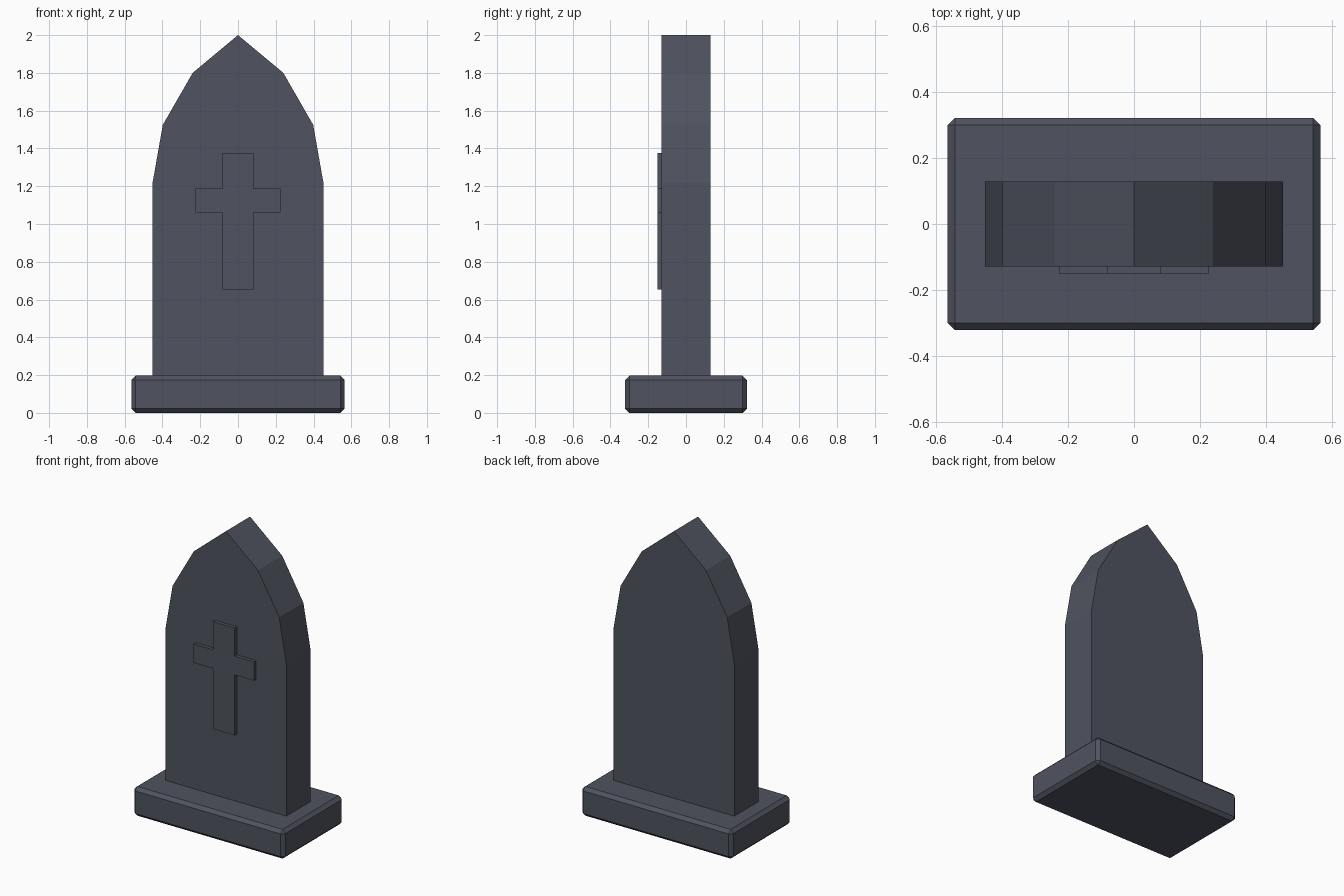
import bpy, bmesh

if "Cube" in bpy.data.objects:
    bpy.data.objects.remove(bpy.data.objects["Cube"])

stone = bpy.data.materials.new("slate_grey")
stone.diffuse_color = (0.080, 0.087, 0.115, 1)
stone.use_nodes = True
stone.node_tree.nodes["Principled BSDF"].inputs["Base Color"].default_value = stone.diffuse_color


def finish(name, bm):
    bmesh.ops.recalc_face_normals(bm, faces=bm.faces[:])
    mesh = bpy.data.meshes.new(name)
    bm.to_mesh(mesh)
    bm.free()
    mesh.materials.append(stone)
    obj = bpy.data.objects.new(name, mesh)
    bpy.context.collection.objects.link(obj)
    return obj


def extruded_profile(name, half, y_front, y_back):
    """Mirror a right-hand (x, z) outline across x = 0 and extrude it along y."""
    outline = half + [(-x, z) for x, z in reversed(half) if x > 0]
    bm = bmesh.new()
    face = bm.faces.new([bm.verts.new((x, y_front, z)) for x, z in outline])
    geom = bmesh.ops.extrude_face_region(bm, geom=[face])["geom"]
    verts = [v for v in geom if isinstance(v, bmesh.types.BMVert)]
    bmesh.ops.translate(bm, verts=verts, vec=(0, y_back - y_front, 0))
    return finish(name, bm)


# Plinth: chamfered block
bm = bmesh.new()
bmesh.ops.create_cube(bm, size=1)
bmesh.ops.scale(bm, verts=bm.verts[:], vec=(1.13, 0.644, 0.197))
bmesh.ops.translate(bm, verts=bm.verts[:], vec=(0, 0, 0.0985))
bmesh.ops.bevel(bm, geom=bm.edges[:], offset=0.022, segments=1,
                affect='EDGES', profile=0.5)
finish("plinth", bm)

# Headstone: slab with a faceted pointed arch
extruded_profile("headstone", [(0.452, 0.19), (0.452, 1.22), (0.398, 1.525),
                               (0.24, 1.80), (0, 2.0)], -0.129, 0.129)

# Raised cross on the front
extruded_profile("cross", [(0.082, 0.652), (0.082, 1.06), (0.226, 1.06),
                           (0.226, 1.187), (0.082, 1.187), (0.082, 1.377)],
                 -0.152, -0.12)
